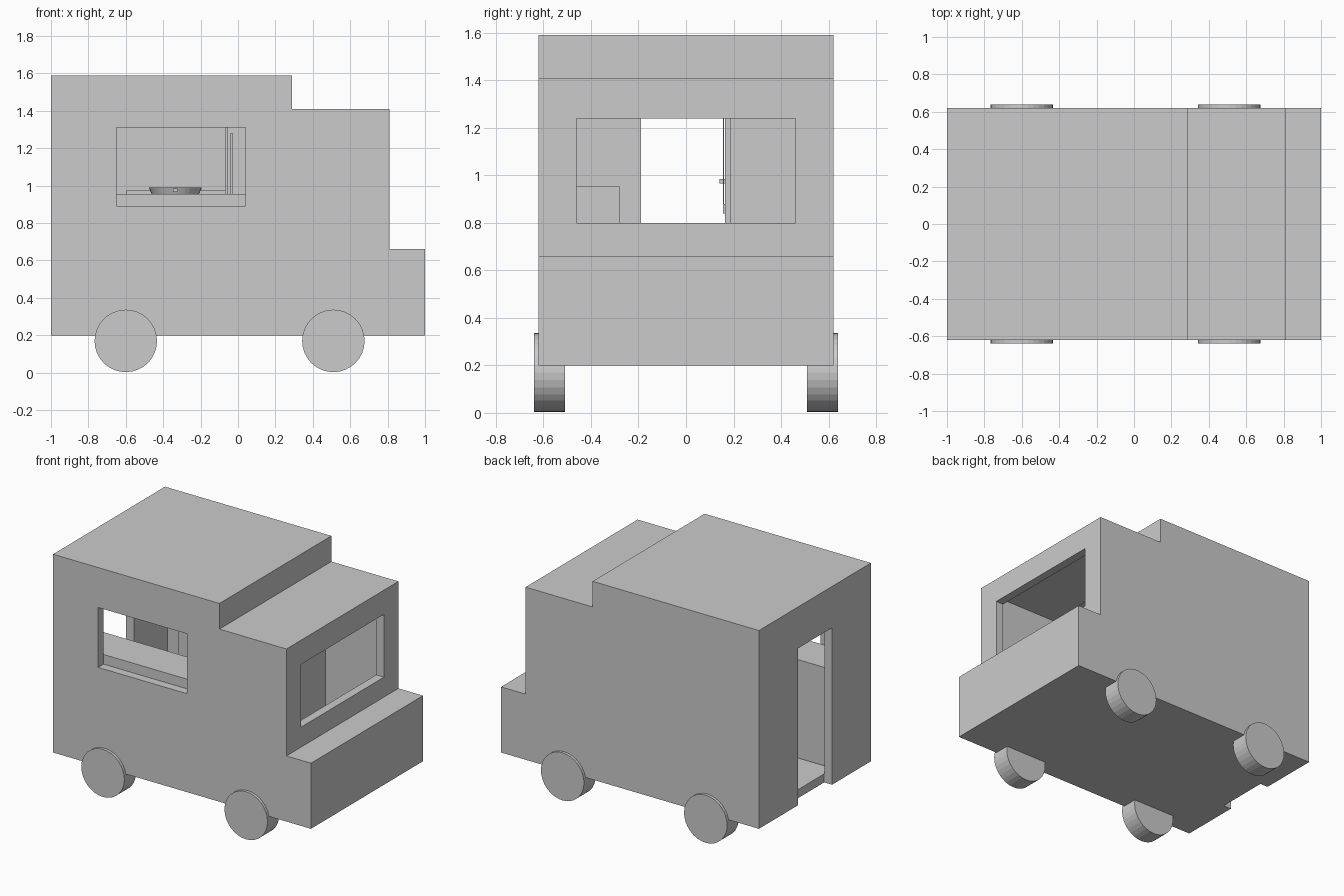
import bpy, bmesh, math
from mathutils import Matrix

if "Cube" in bpy.data.objects:
    bpy.data.objects.remove(bpy.data.objects["Cube"])


def finish(name, bm):
    bmesh.ops.recalc_face_normals(bm, faces=bm.faces)
    mesh = bpy.data.meshes.new(name)
    bm.to_mesh(mesh)
    bm.free()
    ob = bpy.data.objects.new(name, mesh)
    bpy.context.collection.objects.link(ob)
    return ob


def box(name, x0, x1, y0, y1, z0, z1):
    bm = bmesh.new()
    size = Matrix.Diagonal((x1 - x0, y1 - y0, z1 - z0, 1))
    place = Matrix.Translation(((x0 + x1) / 2, (y0 + y1) / 2, (z0 + z1) / 2))
    bmesh.ops.create_cube(bm, size=1, matrix=place @ size)
    return finish(name, bm)


def side_profile(name, points, half_width):
    bm = bmesh.new()
    face = bm.faces.new([bm.verts.new((x, -half_width, z)) for x, z in points])
    ext = bmesh.ops.extrude_face_region(bm, geom=[face])
    verts = [g for g in ext["geom"] if isinstance(g, bmesh.types.BMVert)]
    bmesh.ops.translate(bm, verts=verts, vec=(0, 2 * half_width, 0))
    return finish(name, bm)


def cylinder(name, r0, r1, depth, loc, sides=32, tilt=0.0):
    bm = bmesh.new()
    m = Matrix.Translation(loc) @ Matrix.Rotation(tilt, 4, 'X')
    bmesh.ops.create_cone(bm, cap_ends=True, segments=sides, radius1=r0,
                          radius2=r1, depth=depth, matrix=m)
    return finish(name, bm)


def cut(target, cutter):
    cutter.hide_render = True
    mod = target.modifiers.new("cut", 'BOOLEAN')
    mod.operation = 'DIFFERENCE'
    mod.solver = 'EXACT'
    mod.object = cutter
    bpy.context.view_layer.objects.active = target
    bpy.ops.object.modifier_apply(modifier=mod.name)
    bpy.data.objects.remove(cutter)


# Hollow stepped body shell
T = 0.06
body = side_profile("truck_body", [(-1, .2), (1, .2), (1, .66), (.81, .66), (.81, 1.41),
                                   (.29, 1.41), (.29, 1.59), (-1, 1.59)], .62)
cut(body, side_profile("cavity", [(-1 + T, .2 + T), (1 - T, .2 + T), (1 - T, .66 - T),
                                  (.81 - T, .66 - T), (.81 - T, 1.41 - T), (.29 - T, 1.41 - T),
                                  (.29 - T, 1.59 - T), (-1 + T, 1.59 - T)], .62 - T))

# Service window, windshield and rear doorway
cut(body, box("window_cut", -.65, .04, -.8, -.5, .89, 1.31))
cut(body, box("windshield_cut", .7, .9, -.46, .46, .80, 1.24))
cut(body, box("doorway_cut", -1.2, -.939, -.19, .19, .1, 1.30))

# Wheels
for x, end in ((-.6, "rear"), (.51, "front")):
    for s, side in ((-1, "right"), (1, "left")):
        cylinder(f"{end}_{side}_wheel", .167, .167, .13, (x, s * .575, .17), 32, math.pi / 2)

# Serving counter under the window
box("serving_counter", -.935, .29, -.555, -.28, .265, .955)

# Stove with back ledge and frying pan
box("stove", -.595, -.07, .19, .555, .265, .95)
box("stove_ledge", -.595, -.07, .51, .555, .95, .973)
pan = cylinder("frying_pan", .125, .142, .04, (-.335, .385, .971))
cut(pan, cylinder("pan_cut", .113, .130, .04, (-.335, .385, .979)))
box("pan_handle", -.347, -.323, .14, .252, .966, .984)

# Fridge with door and long handle
box("fridge", -.07, .29, .185, .555, .265, 1.40)
box("fridge_door", -.06, .28, .165, .185, .28, 1.39)
box("fridge_handle", -.042, -.027, .155, .160, .84, 1.28)
for z in (.84, 1.24):
    box("handle_mount", -.042, -.027, .158, .166, z, z + .04)
